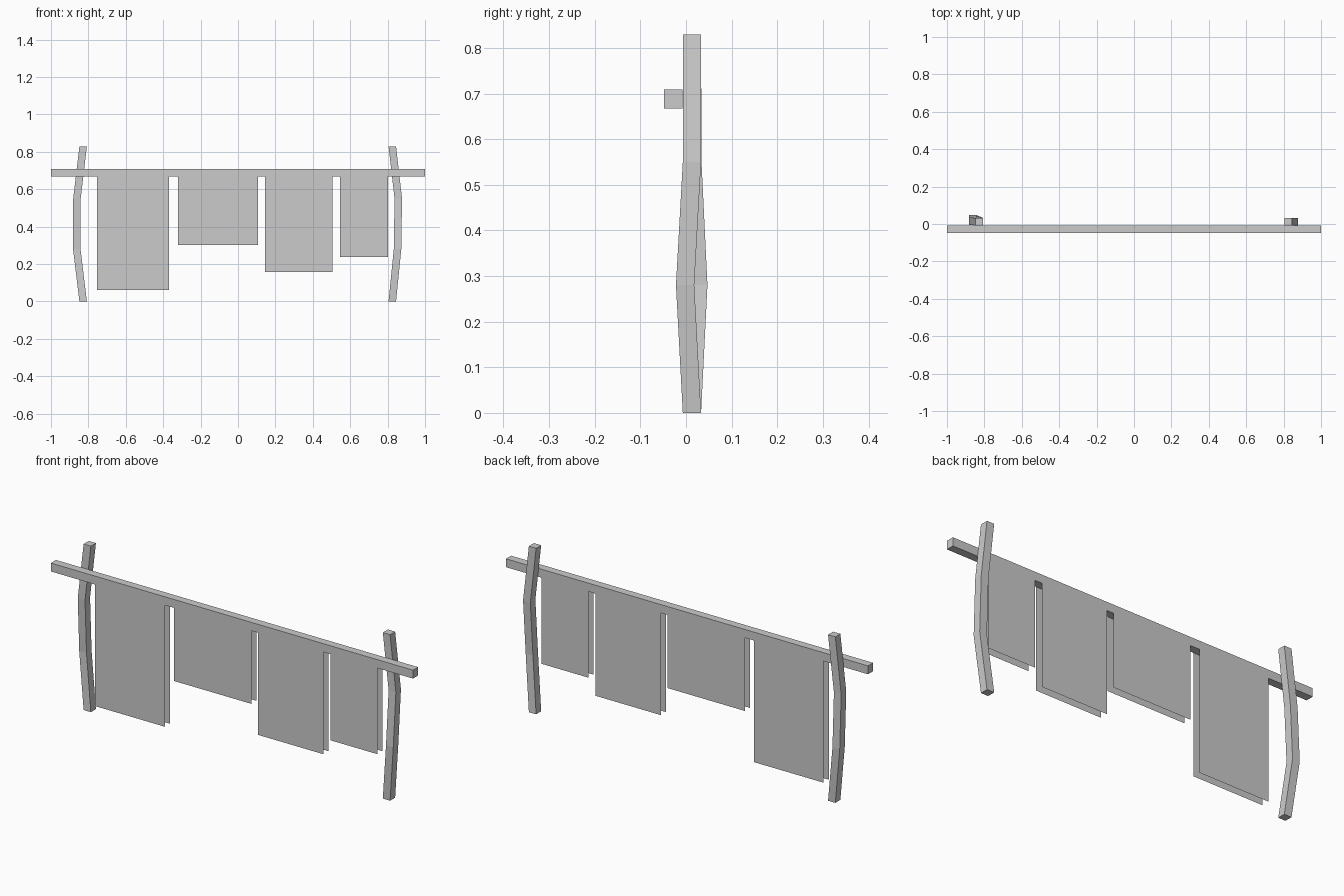
import bpy, bmesh

if "Cube" in bpy.data.objects:
    bpy.data.objects.remove(bpy.data.objects["Cube"])

BAR_Y = (-0.048, -0.008)
BAR_Z = (0.667, 0.709)


def finish(bm, name):
    bmesh.ops.recalc_face_normals(bm, faces=bm.faces)
    mesh = bpy.data.meshes.new(name)
    bm.to_mesh(mesh)
    bm.free()
    obj = bpy.data.objects.new(name, mesh)
    bpy.context.collection.objects.link(obj)
    return obj


def loft(name, sections):
    """Closed prism through rectangular sections (x0, x1, y0, y1, z)."""
    bm = bmesh.new()
    rings = [[bm.verts.new(p) for p in ((x0, y0, z), (x1, y0, z), (x1, y1, z), (x0, y1, z))]
             for x0, x1, y0, y1, z in sections]
    for a, b in zip(rings, rings[1:]):
        for i in range(4):
            j = (i + 1) % 4
            bm.faces.new((a[i], a[j], b[j], b[i]))
    bm.faces.new(rings[0])
    bm.faces.new(rings[-1])
    return finish(bm, name)


def bent_post(name, path, size=0.04):
    """Square post following low corner points (x, y, z)."""
    return loft(name, [(x, x + size, y, y + size, z) for x, y, z in path])


# Horizontal rail
loft("rail", [(-1, 1, *BAR_Y, z) for z in BAR_Z])

# Bowed posts behind the rail
bent_post("left_post", [(-0.848, -0.007, 0), (-0.882, 0.007, 0.28),
                        (-0.881, -0.006, 0.55), (-0.848, -0.007, 0.829)])
bent_post("right_post", [(0.805, -0.007, 0), (0.833, -0.022, 0.28),
                         (0.837, -0.007, 0.55), (0.805, -0.007, 0.829)])

# Hanging cloths: a thin sheet flush with each side of the rail
cloths = [(-0.755, -0.37, 0.06), (-0.32, 0.107, 0.302),
          (0.144, 0.505, 0.157), (0.545, 0.803, 0.237)]
for n, (x0, x1, bottom) in enumerate(cloths, 1):
    bm = bmesh.new()
    for y in BAR_Y:
        bm.faces.new([bm.verts.new(p) for p in ((x0, y, bottom), (x1, y, bottom),
                                                (x1, y, BAR_Z[0]), (x0, y, BAR_Z[0]))])
    finish(bm, f"hanging_cloth_{n}")
